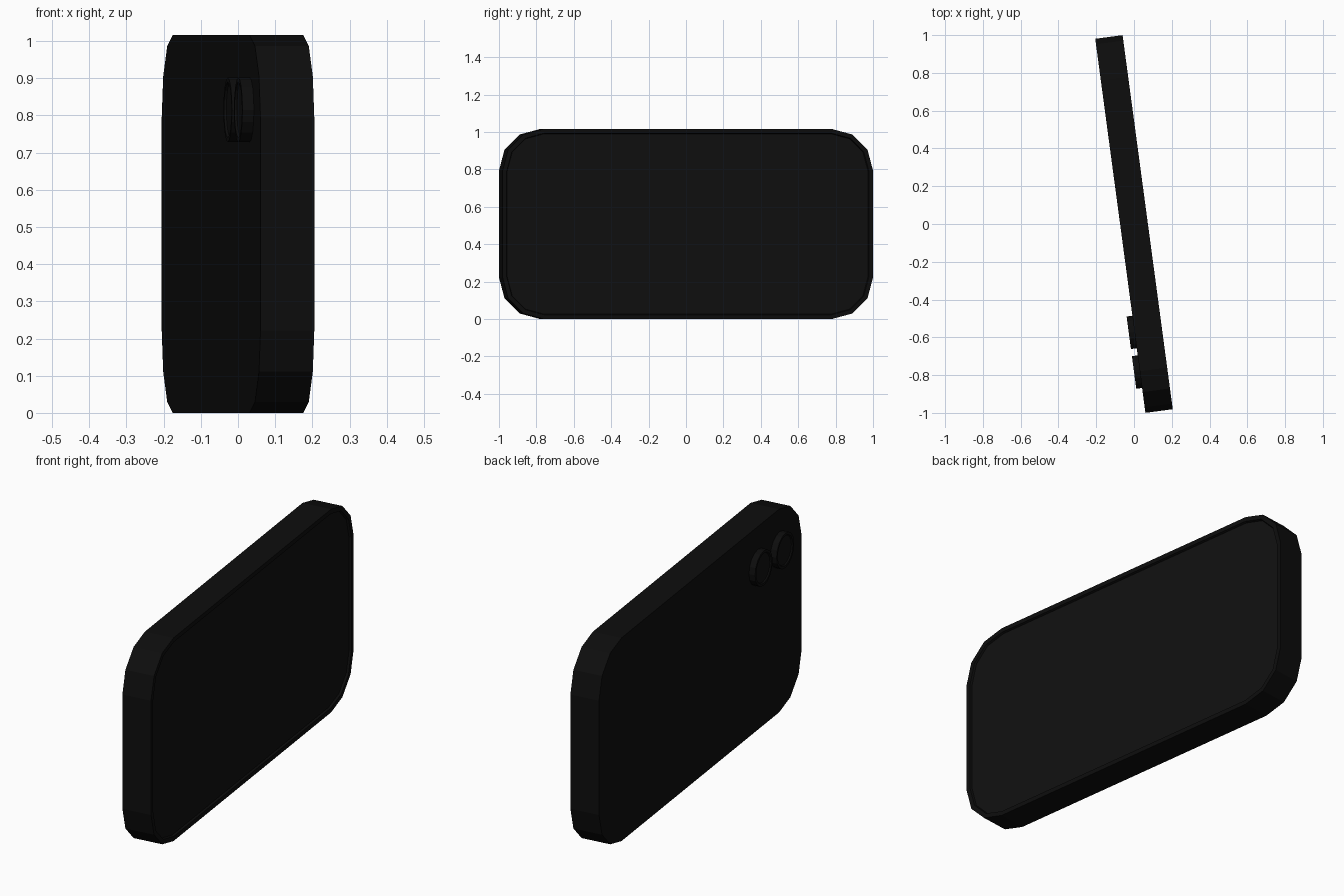
import bpy, bmesh, math
from mathutils import Matrix

if "Cube" in bpy.data.objects:
    bpy.data.objects.remove(bpy.data.objects["Cube"])

ANGLE = math.radians(7.64)
L, T, H, R = 1.998, 0.146, 1.016, 0.222


def material(name, v):
    m = bpy.data.materials.new(name)
    m.diffuse_color = (v, v, v, 1)
    m.use_nodes = True
    m.node_tree.nodes["Principled BSDF"].inputs["Base Color"].default_value = m.diffuse_color
    return m


def finish(name, bm, mats):
    bmesh.ops.rotate(bm, verts=bm.verts, matrix=Matrix.Rotation(ANGLE, 3, 'Z'))
    me = bpy.data.meshes.new(name)
    bm.to_mesh(me)
    bm.free()
    for m in mats:
        me.materials.append(m)
    ob = bpy.data.objects.new(name, me)
    bpy.context.collection.objects.link(ob)
    return ob


def recess(bm, face, border, depth):
    # border ring on the face, then a step down to a sunken panel
    bmesh.ops.inset_region(bm, faces=[face], thickness=border, use_even_offset=True)
    bmesh.ops.inset_region(bm, faces=[face], thickness=0.004, depth=-depth,
                           use_even_offset=True)
    face.material_index = 1


black = material("black_case", 0.004)
glass = material("dark_glass", 0.005)

# Case: rounded slab lying on its long edge, with a sunken screen on +x
bm = bmesh.new()
verts = []
for cy, cz, start in ((1, 1, 0), (-1, 1, 90), (-1, -1, 180), (1, -1, 270)):
    for i in range(4):
        a = math.radians(start + 30 * i)
        verts.append(bm.verts.new((-T / 2,
                                   cy * (L / 2 - R) + R * math.cos(a),
                                   H / 2 + cz * (H / 2 - R) + R * math.sin(a))))
base = bm.faces.new(verts)
ext = bmesh.ops.extrude_face_region(bm, geom=[base], use_keep_orig=True)
moved = [g for g in ext["geom"] if isinstance(g, bmesh.types.BMVert)]
bmesh.ops.translate(bm, verts=moved, vec=(T, 0, 0))
bmesh.ops.recalc_face_normals(bm, faces=bm.faces)
recess(bm, max(bm.faces, key=lambda f: f.calc_center_median().x), 0.022, 0.010)
finish("phone_case", bm, [black, glass])

# Two round camera lenses on the back, near the upper corner
for n, y in enumerate((-0.567, -0.779)):
    bm = bmesh.new()
    bmesh.ops.create_cone(bm, cap_ends=True, segments=16, radius1=0.087,
                          radius2=0.087, depth=0.031,
                          matrix=Matrix.Translation((-T / 2 - 0.0155, y, 0.815))
                          @ Matrix.Rotation(math.pi / 2, 4, 'Y'))
    recess(bm, min(bm.faces, key=lambda f: f.calc_center_median().x), 0.012, 0.006)
    finish(f"camera_lens_{n + 1}", bm, [black, glass])
